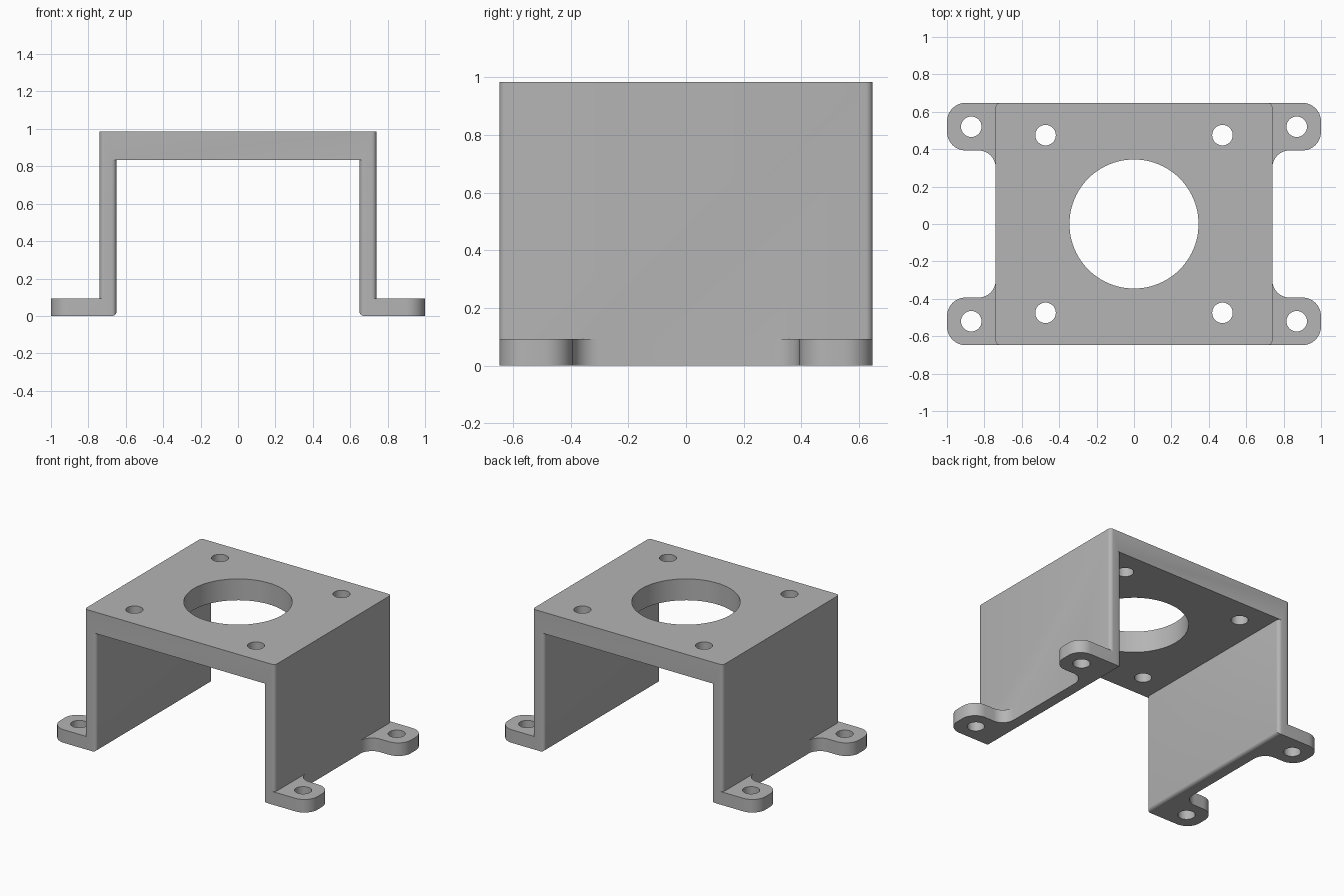
import bpy, bmesh
from math import sin, cos, radians
from mathutils import Matrix

old = bpy.data.objects.get("Cube")
if old:
    bpy.data.objects.remove(old, do_unlink=True)

# Key dimensions
HALF_X, HALF_Y, HEIGHT = 0.74, 0.648, 0.985
INNER_X, PLATE_Z, FOOT_H = 0.65, 0.835, 0.092
EDGE_R = 0.025

metal = bpy.data.materials.new("grey_metal")
metal.use_nodes = True
grey = (0.46, 0.46, 0.46, 1)
metal.diffuse_color = grey
metal.node_tree.nodes["Principled BSDF"].inputs["Base Color"].default_value = grey


def arc(cx, cy, r, start, end, steps=8):
    angles = [radians(start + (end - start) * i / steps) for i in range(steps + 1)]
    return [(cx + r * cos(a), cy + r * sin(a)) for a in angles]


def prism(name, outline, low, high, turn=None):
    """Extrude a flat outline from low to high, optionally turned."""
    bm = bmesh.new()
    base = bm.faces.new([bm.verts.new((x, y, low)) for x, y in outline])
    extruded = bmesh.ops.extrude_face_region(bm, geom=[base])["geom"]
    top = [v for v in extruded if isinstance(v, bmesh.types.BMVert)]
    bmesh.ops.translate(bm, verts=top, vec=(0, 0, high - low))
    if turn:
        bm.transform(turn)
    bmesh.ops.recalc_face_normals(bm, faces=bm.faces)
    mesh = bpy.data.meshes.new(name)
    bm.to_mesh(mesh)
    bm.free()
    mesh.materials.append(metal)
    obj = bpy.data.objects.new(name, mesh)
    bpy.context.collection.objects.link(obj)
    return obj


def combine(target, tool, operation):
    mod = target.modifiers.new(operation.lower(), "BOOLEAN")
    mod.operation, mod.solver, mod.object = operation, "EXACT", tool
    bpy.context.view_layer.objects.active = target
    bpy.ops.object.modifier_apply(modifier=mod.name)
    bpy.data.objects.remove(tool, do_unlink=True)


def drill(target, x, y, r, steps=32):
    combine(target, prism("hole_cutter", arc(x, y, r, 0, 360, steps)[:-1], -1, 2), "DIFFERENCE")


# Solid block with rounded upright edges
corners = [(1, 1, 0), (-1, 1, 90), (-1, -1, 180), (1, -1, 270)]
outline = []
for sx, sy, a in corners:
    outline += arc(sx * (HALF_X - EDGE_R), sy * (HALF_Y - EDGE_R), EDGE_R, a, a + 90, 6)
bracket = prism("motor_bracket", outline, 0, HEIGHT)

# Channel between the walls, flared at both ends to round the wall edges
mid = INNER_X + EDGE_R
half = ([(INNER_X, 0)] + arc(mid, HALF_Y - EDGE_R, EDGE_R, 180, 90, 6) + [(mid, 1)])
right = [(x, -y) for x, y in half[:0:-1]] + half[1:]
channel = right + [(-x, y) for x, y in reversed(right)]
combine(bracket, prism("channel_cutter", channel, -1, PLATE_Z), "DIFFERENCE")

# Four mounting feet with a filleted root
CORNER, FILLET, FOOT_Y = 0.1, 0.09, 0.393
for sx, sy, _ in corners:
    foot = [(0.7, HALF_Y), (0.7, FOOT_Y - FILLET)]
    foot += arc(HALF_X + FILLET, FOOT_Y - FILLET, FILLET, 180, 90)
    foot += arc(1 - CORNER, FOOT_Y + CORNER, CORNER, -90, 0)
    foot += arc(1 - CORNER, HALF_Y - CORNER, CORNER, 0, 90)
    combine(bracket, prism("foot", [(sx * x, sy * y) for x, y in foot], 0, FOOT_H), "UNION")

# Rounded lower inner edges of the walls
side = [(mid, -0.1)] + arc(mid - 0.001, EDGE_R, EDGE_R, 270, 180, 6)
section = side + [(-x, z) for x, z in reversed(side)]
upright = Matrix.Rotation(radians(90), 4, "X")
combine(bracket, prism("lower_edge_cutter", section, -1, 1, upright), "DIFFERENCE")

# Centre opening and screw holes
drill(bracket, 0, 0, 0.345, 96)
for sx, sy, _ in corners:
    drill(bracket, sx * 0.473, sy * 0.475, 0.055)
    drill(bracket, sx * 0.87, sy * 0.52, 0.055)

# Smooth the curves and keep the edges sharp
bpy.ops.object.select_all(action="DESELECT")
bracket.select_set(True)
bpy.context.view_layer.objects.active = bracket
bpy.ops.object.shade_smooth_by_angle(angle=radians(30))
